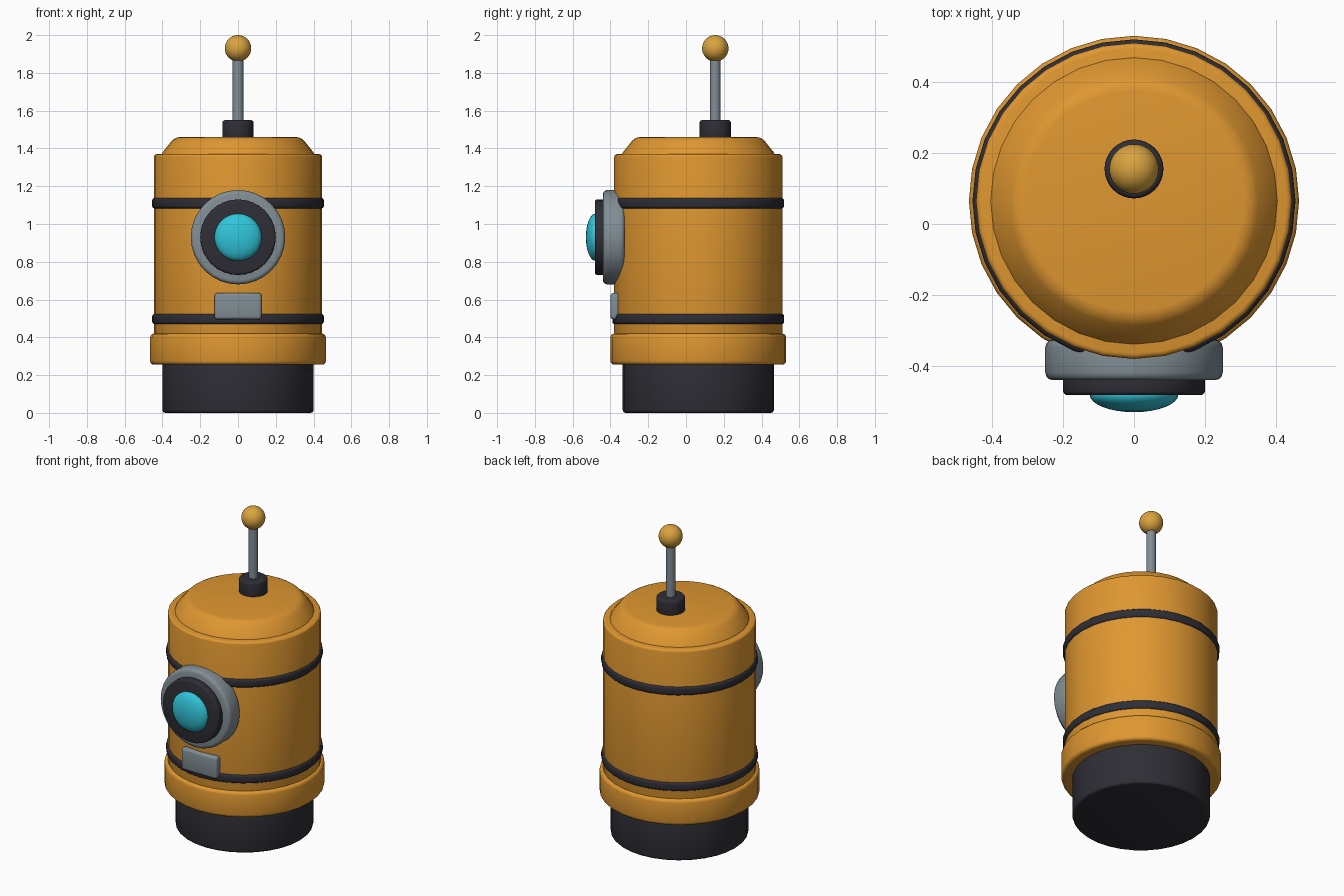
import bpy, bmesh, math
from mathutils import Matrix, Vector

if "Cube" in bpy.data.objects:
    bpy.data.objects.remove(bpy.data.objects["Cube"], do_unlink=True)


def material(name, rgb):
    m = bpy.data.materials.new(name)
    m.use_nodes = True
    m.diffuse_color = (*rgb, 1)
    m.node_tree.nodes["Principled BSDF"].inputs["Base Color"].default_value = (*rgb, 1)
    return m


ORANGE = material("orange_paint", (0.74, 0.31, 0.03))
DARK = material("dark_rubber", (0.027, 0.027, 0.036))
GREY = material("grey_metal", (0.22, 0.27, 0.30))
CYAN = material("cyan_glass", (0.03, 0.56, 0.70))
YELLOW = material("yellow_ball", (0.70, 0.37, 0.05))

CY = 0.065          # y of the drum axis
ANT_Y = 0.155       # y of the antenna
EYE_Z = 0.93        # height of the eye
FACE_FRONT = Matrix.Rotation(math.radians(90), 4, "X")


def finish(bm, name, mat, bevel=0.0):
    """Round the sharp edges, then turn the mesh into a shaded object."""
    if bevel:
        sharp = [e for e in bm.edges if e.calc_face_angle(0) > 0.5]
        bmesh.ops.bevel(bm, geom=sharp, offset=bevel, segments=3,
                        profile=0.5, affect="EDGES", clamp_overlap=True)
    mesh = bpy.data.meshes.new(name)
    bm.to_mesh(mesh)
    bm.free()
    mesh.materials.append(mat)
    ob = bpy.data.objects.new(name, mesh)
    bpy.context.collection.objects.link(ob)
    bpy.ops.object.select_all(action="DESELECT")
    ob.select_set(True)
    bpy.context.view_layer.objects.active = ob
    bpy.ops.object.shade_smooth_by_angle(angle=math.radians(35))
    return ob


def drum(name, mat, r, z0, z1, bevel, y=CY, top=None, sides=32):
    """Upright cylinder or cone between two heights."""
    bm = bmesh.new()
    bmesh.ops.create_cone(bm, cap_ends=True, segments=sides, radius1=r,
                          radius2=top or r, depth=z1 - z0,
                          matrix=Matrix.Translation((0, y, (z0 + z1) / 2)))
    return finish(bm, name, mat, bevel)


def disc(name, mat, r, y0, y1, bevel):
    """Cylinder facing the front, between two depths."""
    bm = bmesh.new()
    place = Matrix.Translation((0, (y0 + y1) / 2, EYE_Z)) @ FACE_FRONT
    bmesh.ops.create_cone(bm, cap_ends=True, segments=32, radius1=r, radius2=r,
                          depth=abs(y1 - y0), matrix=place)
    return finish(bm, name, mat, bevel)


def ball(name, mat, centre, size):
    bm = bmesh.new()
    place = Matrix.Translation(centre) @ Matrix.Diagonal((*size, 1)) @ FACE_FRONT
    bmesh.ops.create_uvsphere(bm, u_segments=32, v_segments=16, radius=1, matrix=place)
    return finish(bm, name, mat)


# Drum body
drum("base", DARK, 0.40, 0, 0.28, 0.015)
drum("skirt", ORANGE, 0.465, 0.255, 0.42, 0.02)
drum("body", ORANGE, 0.445, 0.38, 1.37, 0.015)
drum("lid", ORANGE, 0.415, 1.36, 1.46, 0.025, top=0.335)
for name, z in (("lower_band", 0.497), ("upper_band", 1.11)):
    drum(name, DARK, 0.455, z - 0.028, z + 0.028, 0.015)

# Eye
disc("eye_housing", GREY, 0.25, -0.44, -0.325, 0.022)
disc("eye_rim", DARK, 0.20, -0.482, -0.42, 0.012)
ball("eye_lens", CYAN, (0, -0.48, EYE_Z), (0.125, 0.05, 0.125))

# Small plate under the eye
bm = bmesh.new()
bmesh.ops.create_cube(bm, size=1, matrix=Matrix.Translation((0, -0.375, 0.565))
                      @ Matrix.Diagonal((0.25, 0.05, 0.14, 1)))
finish(bm, "front_plate", GREY, 0.016)

# Antenna
drum("antenna_socket", DARK, 0.083, 1.44, 1.55, 0.014, y=ANT_Y)
drum("antenna_rod", GREY, 0.028, 1.53, 1.90, 0, y=ANT_Y, sides=16)
ball("antenna_ball", YELLOW, (0, ANT_Y, 1.93), Vector((0.07, 0.07, 0.07)))
